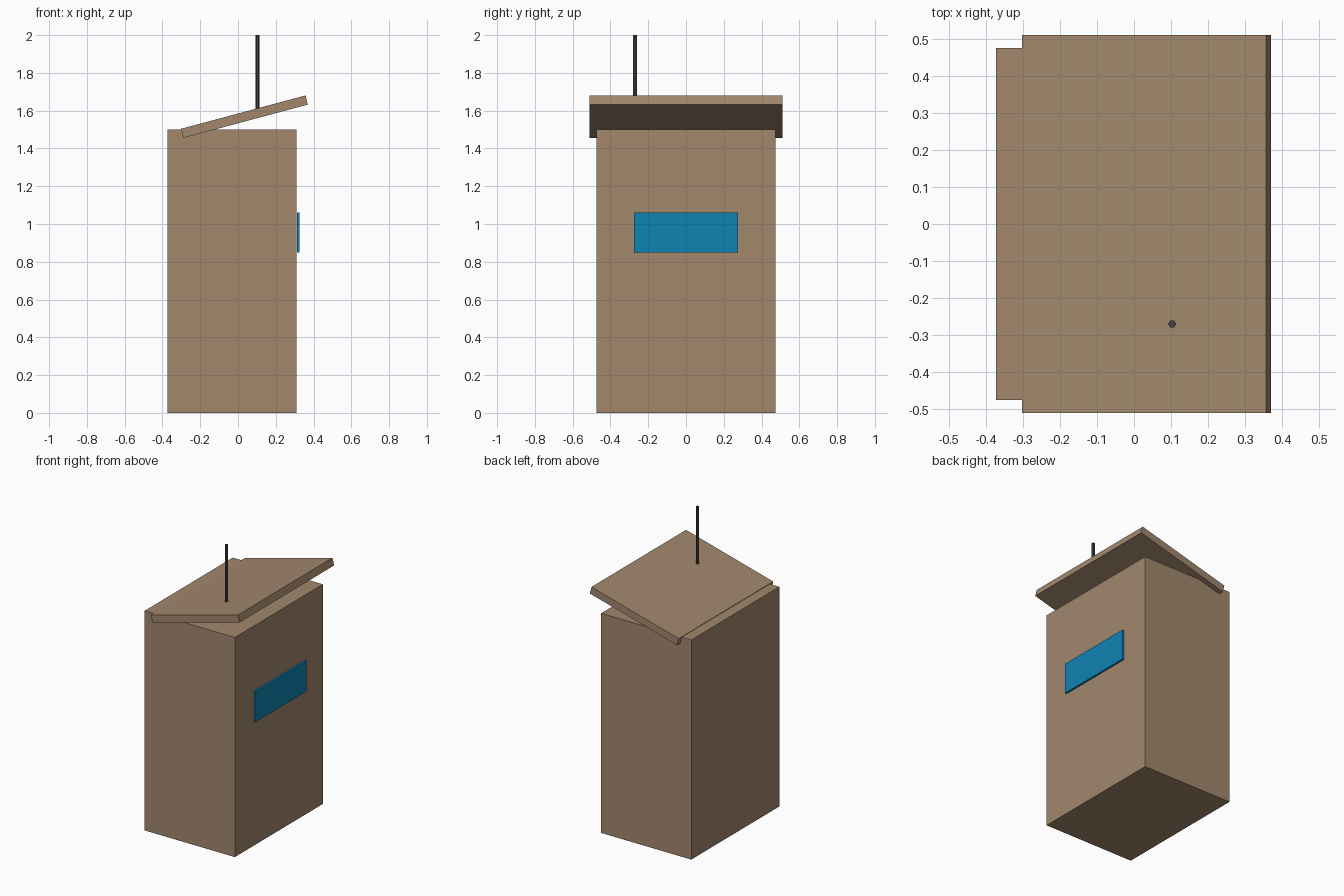
import bpy
from math import radians

default = bpy.data.objects.get("Cube")
if default:
    bpy.data.objects.remove(default, do_unlink=True)


def material(name, rgb):
    mat = bpy.data.materials.new(name)
    mat.use_nodes = True
    color = (*rgb, 1.0)
    mat.diffuse_color = color
    mat.node_tree.nodes["Principled BSDF"].inputs["Base Color"].default_value = color
    return mat


def finish(name, mat):
    obj = bpy.context.object
    obj.name = name
    obj.data.name = name
    obj.data.materials.append(mat)
    return obj


def box(name, center, size, mat, tilt=0.0):
    """Box of the given size, tilted about the y axis."""
    bpy.ops.mesh.primitive_cube_add(size=1, location=center)
    obj = finish(name, mat)
    obj.scale = size
    bpy.ops.object.transform_apply(location=False, rotation=False, scale=True)
    obj.rotation_euler.y = radians(tilt)
    return obj


tan = material("tan_wood", (0.36, 0.245, 0.152))
blue = material("blue_panel", (0.005, 0.225, 0.45))
dark = material("dark_metal", (0.055, 0.055, 0.062))

# Cabin body and its overhanging sloped roof slab
box("cabin_body", (-0.032, 0, 0.75), (0.681, 0.95, 1.5), tan)
box("sloped_roof", (0.034, 0, 1.568), (0.682, 1.02, 0.05), tan, tilt=-15)

# Thin panel standing just off the side wall
box("side_panel", (0.319, 0, 0.955), (0.013, 0.55, 0.21), blue)

# Hexagonal antenna rising from the roof
bpy.ops.mesh.primitive_cylinder_add(vertices=6, radius=0.011, depth=0.41,
                                    location=(0.103, -0.27, 1.795),
                                    rotation=(0, 0, radians(30)))
finish("antenna", dark)
